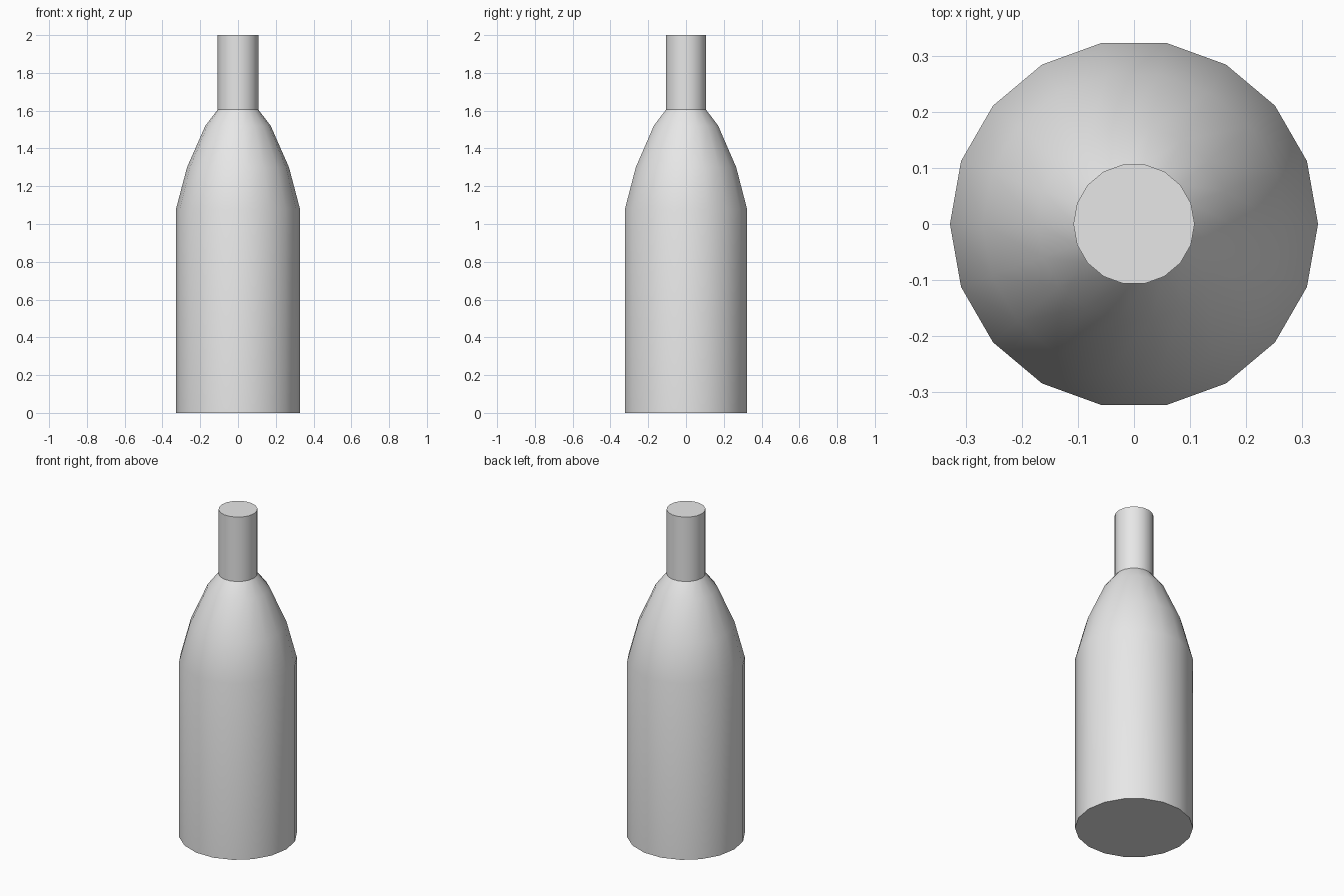
import bpy
import bmesh
import math

cube = bpy.data.objects.get("Cube")
if cube:
    bpy.data.objects.remove(cube, do_unlink=True)

SIDES = 18

# Single plain grey
grey = bpy.data.materials.new("light_grey")
grey.use_nodes = True
colour = (0.8, 0.8, 0.8, 1)
grey.diffuse_color = colour
grey.node_tree.nodes["Principled BSDF"].inputs["Base Color"].default_value = colour

# Bottle outline from base to lip: (radius, height)
profile = [(0.328, 0), (0.328, 1.08), (0.27, 1.3),
           (0.173, 1.52), (0.108, 1.605), (0.108, 2)]


def lathe(name, outline):
    """Turn an outline round the z axis and cap both ends."""
    bm = bmesh.new()
    rings = []
    for radius, z in outline:
        angles = [math.tau * i / SIDES for i in range(SIDES)]
        rings.append([bm.verts.new((radius * math.cos(a), radius * math.sin(a), z))
                      for a in angles])
    for low, high in zip(rings, rings[1:]):
        for i in range(SIDES):
            j = (i + 1) % SIDES
            bm.faces.new((low[i], low[j], high[j], high[i]))
    bm.faces.new(rings[0][::-1])
    bm.faces.new(rings[-1])
    mesh = bpy.data.meshes.new(name)
    bm.to_mesh(mesh)
    bm.free()
    obj = bpy.data.objects.new(name, mesh)
    bpy.context.collection.objects.link(obj)
    mesh.materials.append(grey)
    return obj


# Body, shoulder and neck, smooth round the sides with crisp caps and neck seam
bottle = lathe("bottle", profile)
bpy.ops.object.select_all(action="DESELECT")
bottle.select_set(True)
bpy.context.view_layer.objects.active = bottle
bpy.ops.object.shade_smooth_by_angle(angle=math.radians(30))
